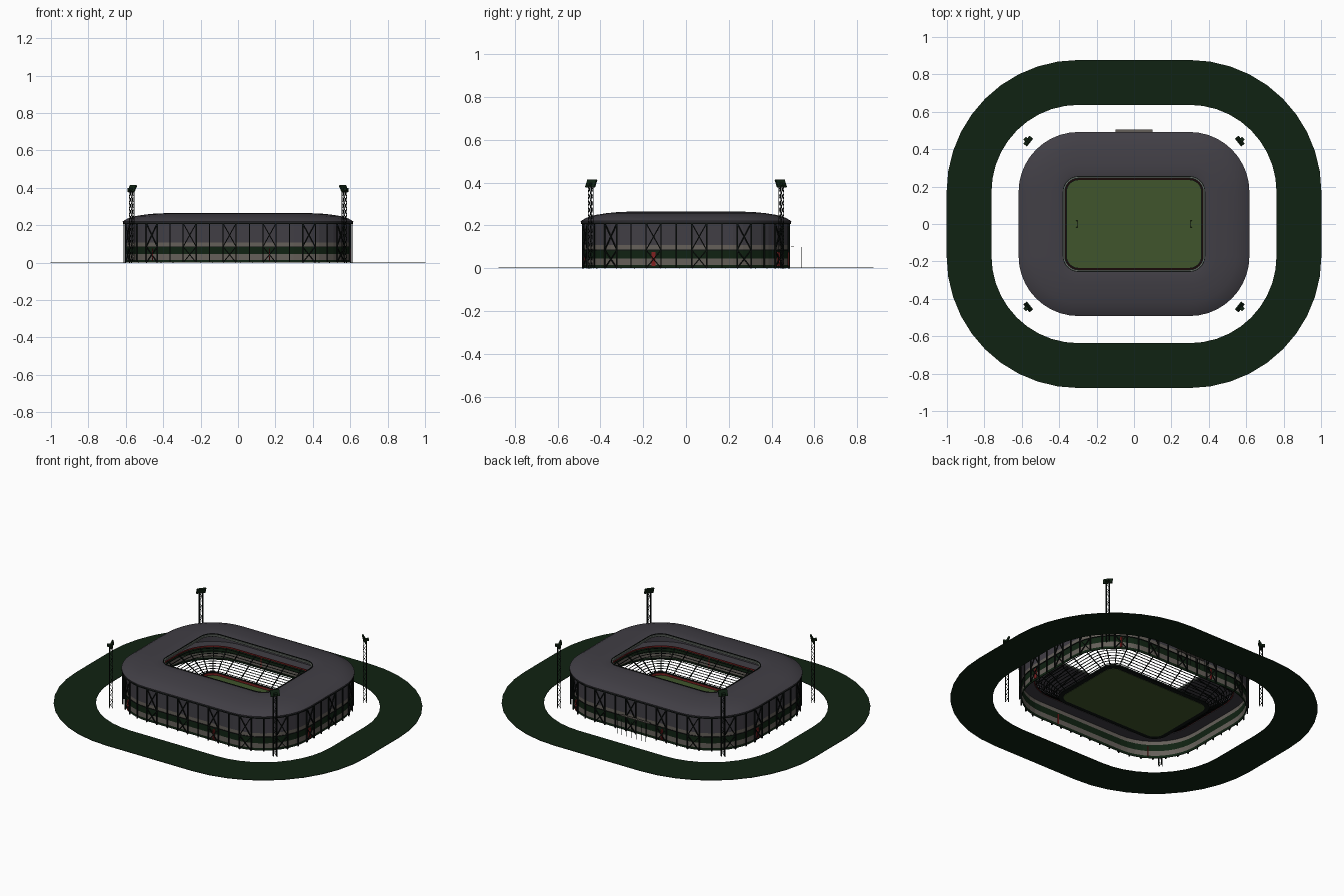
import bpy, bmesh, math
from mathutils import Vector

if "Cube" in bpy.data.objects:
    bpy.data.objects.remove(bpy.data.objects["Cube"])

CX, CY = 0.297, 0.172        # half size of the core rectangle; every ring is an offset of it
ARC = 10                     # segments per corner


def material(name, rgb):
    m = bpy.data.materials.new(name)
    m.use_nodes = True
    m.diffuse_color = (*rgb, 1)
    bsdf = m.node_tree.nodes["Principled BSDF"]
    bsdf.inputs["Base Color"].default_value = (*rgb, 1)
    bsdf.inputs["Roughness"].default_value = 0.8
    return m


ROOF = material("roof grey", (0.053, 0.049, 0.06))
GRASS = material("pitch green", (0.05, 0.09, 0.025))
LAWN = material("dark green", (0.005, 0.016, 0.006))
TAUPE = material("warm concrete", (0.13, 0.115, 0.1))
STEEL = material("black steel", (0.004, 0.006, 0.005))
RED = material("red", (0.22, 0.015, 0.015))
LIP = material("lip grey", (0.14, 0.16, 0.14))


def finish(name, bm, mat, smooth=False):
    bmesh.ops.recalc_face_normals(bm, faces=bm.faces)
    me = bpy.data.meshes.new(name)
    bm.to_mesh(me)
    bm.free()
    me.materials.append(mat)
    ob = bpy.data.objects.new(name, me)
    bpy.context.collection.objects.link(ob)
    if smooth:
        bpy.ops.object.select_all(action='DESELECT')
        ob.select_set(True)
        bpy.context.view_layer.objects.active = ob
        bpy.ops.object.shade_smooth_by_angle(angle=math.radians(30))
    return ob


def outline(r, z):
    """Rounded rectangle at offset r from the core."""
    pts = []
    for k, (sx, sy) in enumerate([(1, 1), (-1, 1), (-1, -1), (1, -1)]):
        for i in range(ARC + 1):
            a = (k + i / ARC) * math.pi / 2
            pts.append((sx * CX + r * math.cos(a), sy * CY + r * math.sin(a), z))
    return pts


def add_sweep(bm, profile):
    """Closed (offset, height) profile carried round the outline."""
    loops = [[bm.verts.new(p) for p in outline(r, z)] for r, z in profile]
    n = len(loops[0])
    for a, b in zip(loops, loops[1:] + loops[:1]):
        for i in range(n):
            j = (i + 1) % n
            bm.faces.new((a[i], a[j], b[j], b[i]))


def sweep(name, profile, mat, smooth=False):
    bm = bmesh.new()
    add_sweep(bm, profile)
    return finish(name, bm, mat, smooth)


def block(r0, r1, z0, z1):
    return [(r0, z0), (r1, z0), (r1, z1), (r0, z1)]


def add_bar(bm, a, b, w, d=None):
    """Square bar from a to b."""
    a, b = Vector(a), Vector(b)
    axis = (b - a).normalized()
    ref = Vector((0, 0, 1)) if abs(axis.z) < 0.95 else Vector((1, 0, 0))
    u = axis.cross(ref).normalized() * w / 2
    v = axis.cross(u).normalized() * (d or w) / 2
    ends = [[bm.verts.new(p + s * u + t * v) for s, t in ((1, 1), (-1, 1), (-1, -1), (1, -1))]
            for p in (a, b)]
    bm.faces.new(ends[0])
    bm.faces.new(ends[1])
    for i in range(4):
        j = (i + 1) % 4
        bm.faces.new((ends[0][i], ends[0][j], ends[1][j], ends[1][i]))


RW = 0.312                   # offset of the facade columns
QUARTER = RW * math.pi / 2
TOTAL = 4 * (CX + CY + QUARTER)


def station(s, r, z):
    """Point at distance s along the facade, counted from the front centre, at offset r."""
    s = (s + CX) % TOTAL
    corner, d, length = Vector((-CX, -CY)), Vector((1, 0)), 2 * CX
    for k in range(4):
        n = Vector((d.y, -d.x))
        if s <= length:
            p = corner + d * s + n * r
            return Vector((p.x, p.y, z))
        s -= length
        corner = corner + d * length
        if s <= QUARTER:
            a = s / RW
            p = corner + (n * math.cos(a) + d * math.sin(a)) * r
            return Vector((p.x, p.y, z))
        s -= QUARTER
        d = Vector((-d.y, d.x))
        length = 2 * CY if k % 2 == 0 else 2 * CX
    return Vector((-CX, -CY - r, z))


# Grounds
sweep("lawn_ring", block(0.465, 0.705, 0, 0.003), LAWN)
sweep("pitch_apron", block(0.03, 0.09, 0.006, 0.01), STEEL)
bm = bmesh.new()
add = [[bm.verts.new(p) for p in outline(0.062, z)] for z in (0.004, 0.012)]
bm.faces.new(add[0])
bm.faces.new(add[1])
for i in range(len(add[0])):
    j = (i + 1) % len(add[0])
    bm.faces.new((add[0][i], add[0][j], add[1][j], add[1][i]))
finish("pitch", bm, GRASS)
sweep("pitch_board", block(0.067, 0.07, 0.01, 0.022), RED)
sweep("pitch_fence", block(0.073, 0.077, 0.008, 0.028), STEEL)

# Goals
bm = bmesh.new()
for sx in (-1, 1):
    x = sx * 0.3
    for y in (-0.018, 0.018):
        add_bar(bm, (x, y, 0.012), (x, y, 0.026), 0.003)
        add_bar(bm, (x, y, 0.026), (x + sx * 0.01, y, 0.012), 0.002)
    add_bar(bm, (x, -0.018, 0.026), (x, 0.018, 0.026), 0.003)
finish("goals", bm, STEEL)

# Open seating rows with aisles
ROWS = 10
bm = bmesh.new()
for i in range(ROWS):
    r, z = 0.085 + i * 0.0145, 0.026 + i * 0.009
    add_sweep(bm, block(r, r + 0.005, z, z + 0.0018))
finish("seat_rows", bm, STEEL)
bm = bmesh.new()
for i in range(36):
    s = (i + 0.5) * TOTAL / 36
    add_bar(bm, station(s, 0.08, 0.02), station(s, 0.232, 0.116), 0.005, 0.004)
finish("aisles", bm, STEEL)
sweep("upper_rail", block(0.226, 0.23, 0.112, 0.12), RED)
sweep("concourse", block(0.23, 0.3, 0.109, 0.114), ROOF)

# Facade wall in coloured bands
BANDS = [("wall_base", 0, 0.015, LAWN), ("wall_lower", 0.015, 0.045, TAUPE),
         ("wall_stripe", 0.045, 0.085, LAWN), ("wall_middle", 0.085, 0.108, TAUPE),
         ("wall_upper", 0.108, 0.212, ROOF)]
for name, z0, z1, mat in BANDS:
    sweep(name, block(0.298, 0.302, z0, z1), mat)

# Facade columns, cross braces and rafters
BAYS = 18
bm = bmesh.new()
rafters = bmesh.new()
gates = bmesh.new()
for i in range(BAYS):
    s = -0.045 + i * TOTAL / BAYS
    left, right, mid = s - 0.035, s + 0.035, s + TOTAL / BAYS / 2
    for t in (left, right, mid):
        add_bar(bm, station(t, RW, 0), station(t, RW, 0.212), 0.006)
        add_bar(rafters, station(t, 0.082, 0.246), station(t, 0.298, 0.2), 0.004)
    for z0, z1 in ((0.0, 0.085), (0.085, 0.21)):
        add_bar(bm, station(left, RW, z0), station(right, RW, z1), 0.005)
        add_bar(bm, station(right, RW, z0), station(left, RW, z1), 0.005)
    if i % 3 == 1:
        add_bar(gates, station(s, 0.304, 0.01), station(s, 0.304, 0.075), 0.02, 0.006)
finish("facade_frame", bm, STEEL)
finish("rafters", rafters, STEEL)
finish("gates", gates, RED)
sweep("eaves_beam", block(0.302, 0.319, 0.206, 0.214), STEEL)
sweep("stripe_rail", block(0.302, 0.306, 0.083, 0.087), STEEL)

# Roof shell and inner lip
sweep("roof", [(0.3, 0.207), (0.318, 0.212), (0.32, 0.22), (0.295, 0.235), (0.25, 0.249),
               (0.2, 0.257), (0.15, 0.262), (0.1, 0.264), (0.08, 0.26), (0.08, 0.25),
               (0.17, 0.248)], ROOF, True)
sweep("roof_lip", block(0.073, 0.08, 0.25, 0.26), LIP)
sweep("roof_lip_trim", block(0.08, 0.084, 0.256, 0.2645), STEEL)

# Floodlight towers
bm = bmesh.new()
heads = bmesh.new()
for sx in (-1, 1):
    for sy in (-1, 1):
        c = Vector((sx * 0.568, sy * 0.445, 0))
        inward = -c.normalized()
        side = Vector((-inward.y, inward.x, 0))
        ring = [(inward * a + side * b) * 0.009 for a, b in ((1, 1), (-1, 1), (-1, -1), (1, -1))]
        up = Vector((0, 0, 1))
        for k in range(4):
            p, q = c + ring[k], c + ring[(k + 1) % 4]
            add_bar(bm, p, p + up * 0.385, 0.0025)
            for lv in range(12):
                z0, z1 = lv * 0.032, (lv + 1) * 0.032
                a, b = (p, q) if lv % 2 else (q, p)
                add_bar(bm, a + up * z0, b + up * z1, 0.0016)
        low = c + inward * -0.006 + up * 0.378
        high = c + inward * 0.012 + up * 0.413
        add_bar(heads, low, high, 0.054, 0.008)
        add_bar(heads, c - inward * 0.022 + up * 0.392, c + up * 0.392, 0.02, 0.012)
finish("floodlight_towers", bm, STEEL)
finish("floodlight_heads", heads, LAWN)

# Flagpoles and thin canopy at the rear
bm = bmesh.new()
for i in range(7):
    x = -0.1 + i / 30
    add_bar(bm, (x, 0.54, 0), (x, 0.54, 0.1), 0.002)
finish("flagpoles", bm, STEEL)
bm = bmesh.new()
add_bar(bm, (-0.1, 0.497, 0.1), (0.1, 0.497, 0.1), 0.014, 0.004)
finish("rear_canopy", bm, TAUPE)
